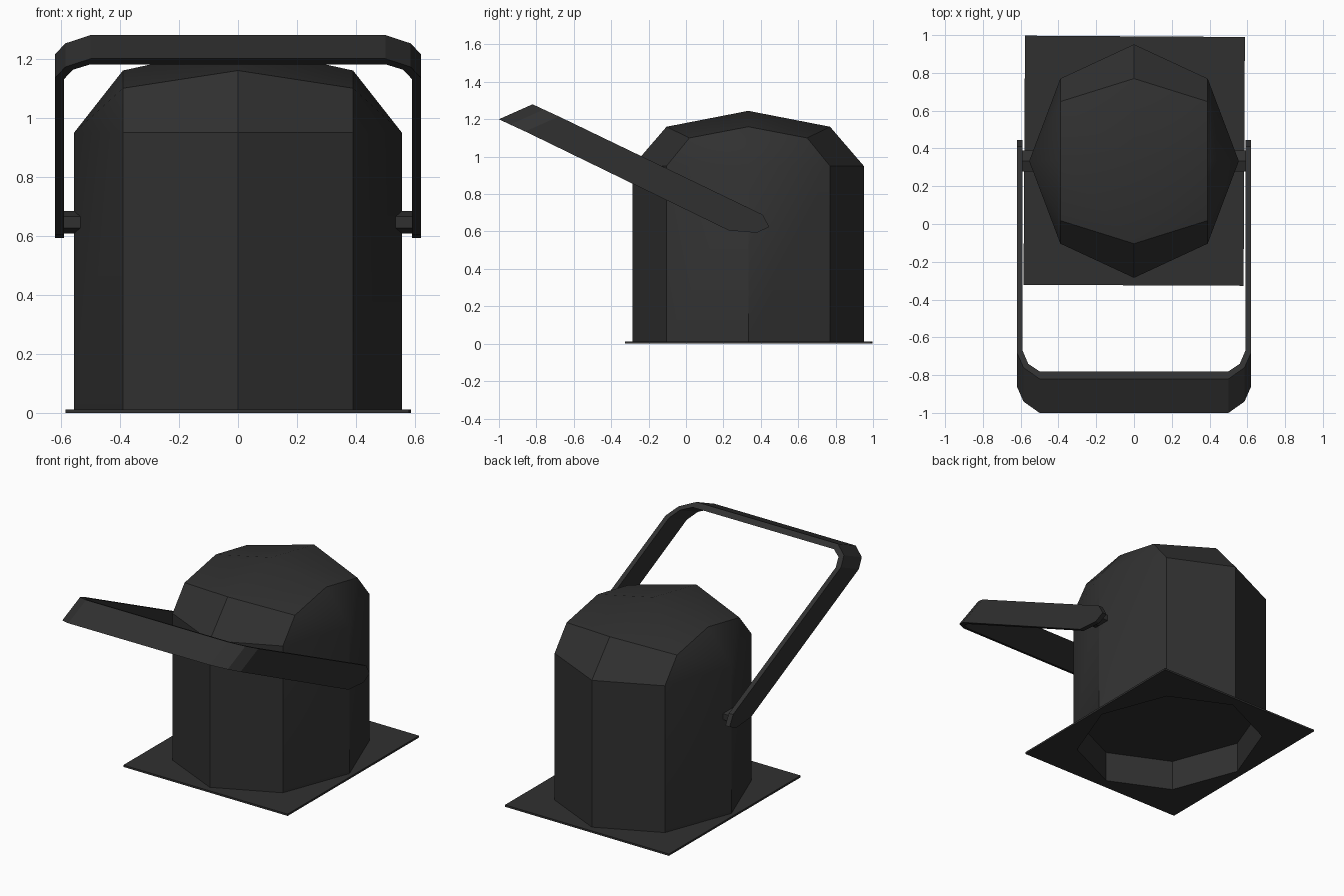
import bpy
import bmesh
import math
from mathutils import Vector, Matrix

if "Cube" in bpy.data.objects:
    bpy.data.objects.remove(bpy.data.objects["Cube"])

# One dark grey material
grey = bpy.data.materials.new("charcoal_grey")
grey.use_nodes = True
color = (0.03, 0.03, 0.03, 1)
grey.diffuse_color = color
shader = grey.node_tree.nodes["Principled BSDF"]
shader.inputs["Base Color"].default_value = color
shader.inputs["Roughness"].default_value = 0.8

MID_Y = 0.333
SIDE_X, EDGE_X = 0.39, 0.555


def finish(name, bm, smooth=False):
    """Turn a bmesh into a named, coloured object."""
    bmesh.ops.recalc_face_normals(bm, faces=bm.faces)
    mesh = bpy.data.meshes.new(name)
    bm.to_mesh(mesh)
    bm.free()
    obj = bpy.data.objects.new(name, mesh)
    bpy.context.collection.objects.link(obj)
    mesh.materials.append(grey)
    if smooth:
        bpy.ops.object.select_all(action='DESELECT')
        obj.select_set(True)
        bpy.context.view_layer.objects.active = obj
        bpy.ops.object.shade_smooth_by_angle(angle=math.radians(25))
    return obj


def bridge(bm, a, b, closed=True):
    """Quads between two rows of vertices."""
    n = len(a)
    for i in range(n if closed else n - 1):
        j = (i + 1) % n
        bm.faces.new((a[i], a[j], b[j], b[i]))


# Octagonal plan of the shell, ordered around the centre
PLAN = [(0, -0.618), (SIDE_X, -0.437), (EDGE_X, 0), (SIDE_X, 0.437),
        (0, 0.618), (-SIDE_X, 0.437), (-EDGE_X, 0), (-SIDE_X, -0.437)]


def ring(bm, z, scale=1):
    return [bm.verts.new((x * scale, MID_Y + y * scale, z)) for x, y in PLAN]


# Shell: walls, domed roof and shallow hollow underneath
EAVE = 0.95
HOLE = 0.96
bm = bmesh.new()
foot, eave = ring(bm, 0.005), ring(bm, EAVE)
rim, ceiling = ring(bm, 0.005, HOLE), ring(bm, 0.195, HOLE)
for lower, upper in ((foot, eave), (foot, rim), (rim, ceiling)):
    bridge(bm, lower, upper)
bm.faces.new(ceiling)


def arch(x, first, last, points):
    inner = [bm.verts.new((x, MID_Y + y, z)) for y, z in points]
    return [first] + inner + [last]


ridge = arch(0, eave[0], eave[4], [(-0.437, 1.16), (0, 1.245), (0.437, 1.16)])
for front, back, tip, x in ((1, 3, 2, SIDE_X), (7, 5, 6, -SIDE_X)):
    side = arch(x, eave[front], eave[back],
                [(-0.315, 1.10), (0, 1.16), (0.315, 1.10)])
    bridge(bm, ridge, side, closed=False)
    for a, b in zip(side, side[1:]):
        bm.faces.new((a, b, eave[tip]))
finish("shell", bm, smooth=True)

# Thin base plate with an octagonal opening
bm = bmesh.new()
corners = [bm.verts.new((x, y, 0)) for x, y in
           ((-0.585, -0.322), (0.58, -0.327), (0.587, 0.99), (-0.577, 0.997))]
opening = ring(bm, 0, HOLE)
edges = [bm.edges.new((loop[i - 1], loop[i]))
         for loop in (corners, opening) for i in range(len(loop))]
bmesh.ops.triangle_fill(bm, use_beauty=True, edges=edges, normal=(0, 0, 1))
top = bmesh.ops.extrude_face_region(bm, geom=bm.faces[:])["geom"]
bmesh.ops.translate(bm, vec=(0, 0, 0.012),
                    verts=[v for v in top if isinstance(v, bmesh.types.BMVert)])
finish("base_plate", bm)

# Handle: slanted U-shaped strap lofted through sections on both sides
# Each section: outer x, inner x, then outer low, outer high as (y, z),
# and the inward step of the inner surface along the slope
STEP = Vector((0, 0.04, -0.019))
SECTIONS = [
    (0.62, 0.59, (0.38, 0.593), (0.445, 0.625), 0),
    (0.62, 0.59, (0.23, 0.605), (0.41, 0.69), 0),
    (0.62, 0.59, (-0.86, 1.135), (-0.68, 1.215), 0.25),
    (0.585, 0.56, (-0.94, 1.172), (-0.76, 1.252), 0.5),
    (0.5, 0.5, (-1.0, 1.2), (-0.82, 1.28), 1),
]
bm = bmesh.new()
rows = []
both = [(1, s) for s in SECTIONS] + [(-1, s) for s in reversed(SECTIONS)]
for sign, (outer, inner, low, high, step) in both:
    section = [Vector((sign * outer, *low)), Vector((sign * outer, *high)),
               Vector((sign * inner, *high)) + STEP * step,
               Vector((sign * inner, *low)) + STEP * step]
    rows.append([bm.verts.new(p) for p in section])
for a, b in zip(rows, rows[1:]):
    bridge(bm, a, b)
bm.faces.new(rows[0])
bm.faces.new(rows[-1])
finish("handle", bm)

# Hinge pegs joining the handle to the shell
for name, sign in (("left_hinge_peg", 1), ("right_hinge_peg", -1)):
    bm = bmesh.new()
    bmesh.ops.create_cone(bm, cap_ends=True, segments=6, radius1=0.065,
                          radius2=0.065, depth=0.09)
    bmesh.ops.scale(bm, vec=(1, 0.58, 1), verts=bm.verts)
    # Peg axis along x, long diameter along y
    turn = Matrix.Rotation(math.pi / 2, 4, 'Y') @ Matrix.Rotation(math.pi / 2, 4, 'Z')
    place = Matrix.Translation((sign * 0.55, MID_Y, 0.646))
    bmesh.ops.transform(bm, matrix=place @ turn, verts=bm.verts)
    finish(name, bm)
